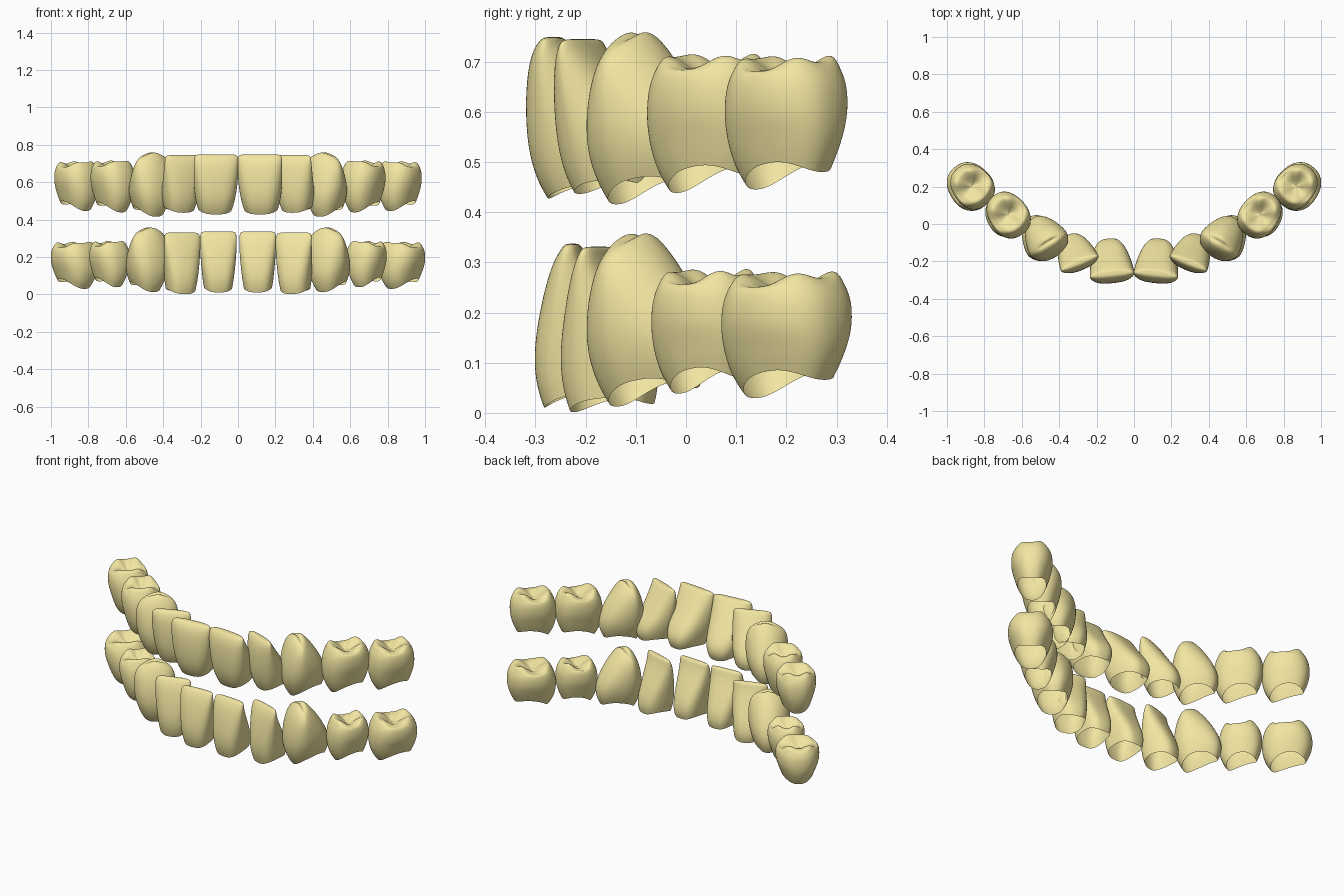
import bpy, bmesh, math

if "Cube" in bpy.data.objects:
    bpy.data.objects.remove(bpy.data.objects["Cube"])

SEG = 28
enamel = bpy.data.materials.new("enamel")
enamel.diffuse_color = (0.89, 0.79, 0.36, 1)
enamel.use_nodes = True
enamel.node_tree.nodes["Principled BSDF"].inputs["Base Color"].default_value = enamel.diffuse_color

# Side profiles: (height 0-1, width factor, outward depth, inward depth)
UPPER_INCISOR = [(0, .74, .80, 1.05), (.12, .83, 1.02, 1.22), (.32, .93, 1.2, 1.15),
                 (.6, .99, 1.24, .5), (.85, 1.0, 1.16, -.1), (.96, .98, 1.0, -.38), (1.0, .92, .88, -.5)]
LOWER_INCISOR = [(0, .76, .88, .85), (.12, .82, 1.02, .95), (.32, .89, 1.1, .85),
                 (.6, .97, .96, .45), (.85, 1.0, .75, .02), (.96, .98, .56, -.10), (1.0, .92, .46, -.16)]
CANINE = [(0, .68, .70, .85), (.12, .80, .90, 1.0), (.32, .93, 1.08, 1.05),
          (.58, 1.0, 1.04, .85), (.82, .98, .86, .42), (.95, .88, .66, .10), (1.0, .72, .52, -.05)]
PREMOLAR = [(0, .70, .67, .74), (.15, .79, .87, .86), (.38, .90, 1.02, .98),
            (.62, 1.02, 1.03, 1.02), (.82, 1.03, .96, .99), (.94, .95, .84, .88)]


def tooth(name, profile, x, y, angle, z0, height, width, depth,
          power=2.6, taper=.2, scallop=.02, tilt=.1, peak=0.0, cusps=False):
    """Loft superellipse rings up a tooth placed on the arch, mirrored to the other side."""
    a = math.radians(angle)
    bm = bmesh.new()
    rings = []

    def add_ring(t, w, out, inn, dz):
        ring = []
        for i in range(SEG):
            th = 2 * math.pi * i / SEG
            c, s = math.cos(th), math.sin(th)
            cu = math.copysign(abs(c) ** (2 / power), c)
            cv = math.copysign(abs(s) ** (2 / power), s)
            u = width * w * cu * (1 - taper * max(0, .2 - cv))
            v = depth * ((out - inn) / 2 + cv * (out + inn) / 2)
            px = u * math.cos(a) + v * math.sin(a)
            py = u * math.sin(a) - v * math.cos(a)
            fade = max(0, 1 - t / .6)
            # Wavy gum line, higher between the teeth and on the inner side
            z = z0 + height * t + fade * (scallop * c * c + tilt * (depth * .7 - v))
            z -= peak * t ** 2 * abs(u / width + .05) ** 1.4
            ring.append(bm.verts.new((x + px, y + py, z + dz(th))))
        rings.append(ring)

    for t, w, out, inn in profile:
        add_ring(t, w, out, inn, lambda th: 0)
    if cusps:
        # Chewing surface with raised inner and outer cusps, grooves and a central pit
        for r, t in ((.84, 1.0), (.68, 1.01), (.46, .96), (.26, .90), (.1, .87)):
            add_ring(t, r * .97, r * .88, r * .92,
                     lambda th: r * (-.016 * math.cos(2 * th) - .012 * math.cos(4 * th)
                                     + .006 * math.cos(3 * th + 1)))
    else:
        # Biting edge
        t, w, out, inn = profile[-1]
        mid, half = (out - inn) / 2, (out + inn) / 2
        add_ring(t + .01, w * .75, mid + half * .5, half * .5 - mid, lambda th: 0)

    for lo, hi in zip(rings, rings[1:]):
        for i in range(SEG):
            j = (i + 1) % SEG
            bm.faces.new((lo[i], lo[j], hi[j], hi[i])).smooth = True
    top = rings[-1]
    n = len(top)
    centre = bm.verts.new(sum((v.co for v in top), top[0].co * 0) / n)
    for i in range(n):
        bm.faces.new((top[i], top[(i + 1) % n], centre)).smooth = True
    # Angles run clockwise seen from above, so turn the faces outward
    bmesh.ops.reverse_faces(bm, faces=bm.faces[:])
    mesh = bpy.data.meshes.new(name)
    bm.to_mesh(mesh)
    bm.free()
    ob = bpy.data.objects.new(name, mesh)
    bpy.context.collection.objects.link(ob)
    mesh.materials.append(enamel)
    mirror = ob.modifiers.new("both_sides", 'MIRROR')
    mirror.use_mirror_merge = False
    sub = ob.modifiers.new("smooth", 'SUBSURF')
    sub.levels = sub.render_levels = 2


back = dict(power=2.4, taper=.1, scallop=.035, tilt=.2, cusps=True)
canine = dict(power=2.5, taper=.25, peak=.05, scallop=.035, tilt=.2)

# Upper arch
tooth("upper_central_incisor", UPPER_INCISOR, .125, -.195, -6, .428, .318, .124, .1, power=3, taper=.25)
tooth("upper_lateral_incisor", UPPER_INCISOR, .315, -.15, -22, .437, .305, .112, .085, power=2.6, taper=.22)
tooth("upper_canine", CANINE, .48, -.07, -32, .415, .343, .120, .117, **canine)
tooth("upper_first_premolar", PREMOLAR, .673, .05, -36, .437, .265, .106, .128, **back)
tooth("upper_second_premolar", PREMOLAR, .866, .202, -40, .444, .254, .108, .124, **back)

# Lower arch
tooth("lower_central_incisor", LOWER_INCISOR, .108, -.195, -4, .012, .322, .101, .1, power=3, taper=.12)
tooth("lower_lateral_incisor", LOWER_INCISOR, .31, -.145, -18, .003, .325, .103, .095, power=2.7, taper=.12)
tooth("lower_canine", CANINE, .497, -.068, -32, .012, .345, .118, .12, **canine)
tooth("lower_first_premolar", PREMOLAR, .69, .045, -36, .037, .236, .1, .112, **back)
tooth("lower_second_premolar", PREMOLAR, .876, .203, -40, .028, .24, .118, .13, **back)
